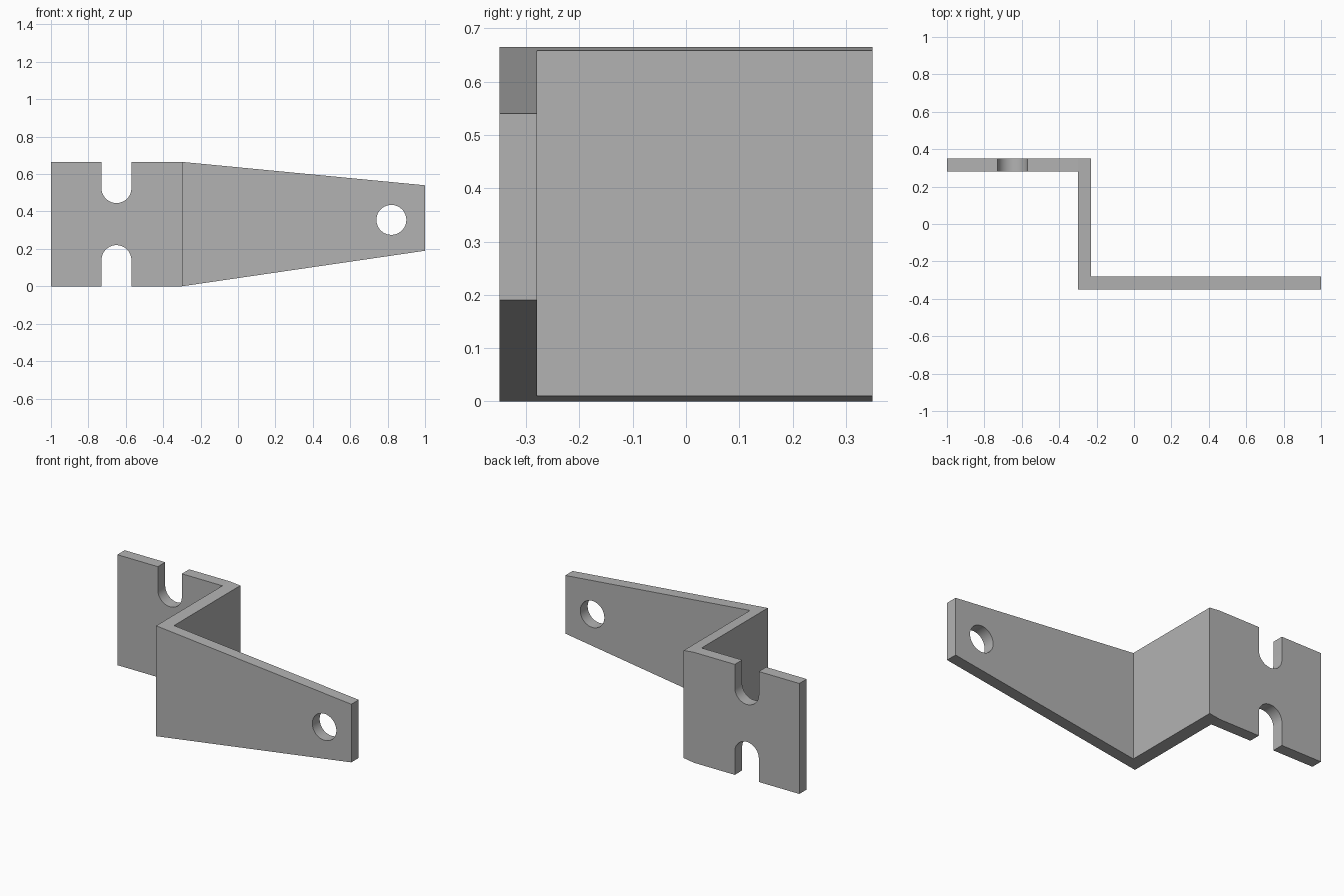
import bpy, bmesh, math
from mathutils import Vector

cube = bpy.data.objects.get("Cube")
if cube:
    bpy.data.objects.remove(cube, do_unlink=True)

HEIGHT = 0.665
THICK = 0.07
BACK, FRONT = 0.35, -0.35
BEND = -0.30            # x where the taper starts
HOLE_R = 0.08

steel = bpy.data.materials.new("grey_steel")
steel.use_nodes = True
steel.diffuse_color = (0.45, 0.45, 0.45, 1)
steel.node_tree.nodes["Principled BSDF"].inputs["Base Color"].default_value = (0.45, 0.45, 0.45, 1)


def make_object(name, bm):
    bmesh.ops.recalc_face_normals(bm, faces=bm.faces)
    mesh = bpy.data.meshes.new(name)
    bm.to_mesh(mesh)
    bm.free()
    mesh.materials.append(steel)
    obj = bpy.data.objects.new(name, mesh)
    bpy.context.collection.objects.link(obj)
    return obj


def taper(x, start, end):
    """Edge height: level up to the bend, then sloping to the tip."""
    t = max(0.0, (x - BEND) / (1 - BEND))
    return start + (end - start) * t


# Z-shaped plate: back flange, plus web and tapered arm
bm = bmesh.new()
inner_b, inner_f, web = BACK - THICK, FRONT + THICK, BEND + THICK
a = bm.verts.new((BEND, BACK, 0))
b = bm.verts.new((BEND, inner_b, 0))
flange = [bm.verts.new(p) for p in ((-1, inner_b, 0), (-1, BACK, 0))]
arm = [bm.verts.new(p) for p in ((BEND, FRONT, 0), (1, FRONT, 0), (1, inner_f, 0),
                                 (web, inner_f, 0), (web, BACK, 0))]
faces = [bm.faces.new([a, b] + flange), bm.faces.new([b] + arm + [a])]
bottom = list(bm.verts)
new = bmesh.ops.extrude_face_region(bm, geom=faces, use_keep_orig=True)["geom"]
for v in bottom:
    v.co.z = taper(v.co.x, 0, 0.19)
for v in new:
    if isinstance(v, bmesh.types.BMVert):
        v.co.z = taper(v.co.x, HEIGHT, 0.54)
bracket = make_object("offset_bracket", bm)


def cut(name, outline, y):
    """Cut an x-z outline through the plate lying around depth y."""
    bm = bmesh.new()
    face = bm.faces.new([bm.verts.new((x, y - 0.1, z)) for x, z in outline])
    new = bmesh.ops.extrude_face_region(bm, geom=[face], use_keep_orig=True)["geom"]
    bmesh.ops.translate(bm, vec=Vector((0, 0.2, 0)),
                        verts=[v for v in new if isinstance(v, bmesh.types.BMVert)])
    cutter = make_object(name, bm)
    cutter.hide_render = True
    mod = bracket.modifiers.new(name, "BOOLEAN")
    mod.operation, mod.solver, mod.object = "DIFFERENCE", "EXACT", cutter
    bpy.ops.object.modifier_apply(modifier=name)
    bpy.data.objects.remove(cutter, do_unlink=True)


def arc(cx, cz, sweep, steps):
    return [(cx + HOLE_R * math.cos(sweep * i / steps),
             cz + HOLE_R * math.sin(sweep * i / steps)) for i in range(steps + 1)]


bpy.ops.object.select_all(action="DESELECT")
bpy.context.view_layer.objects.active = bracket
bracket.select_set(True)

# Round-ended slots from both edges of the flange
SLOT_X = -0.65
for name, cz, sweep, edge in (("lower_slot", 0.14, math.pi, -0.1),
                              ("upper_slot", 0.525, -math.pi, HEIGHT + 0.1)):
    ends = [(SLOT_X - HOLE_R, edge), (SLOT_X + HOLE_R, edge)]
    cut(name, arc(SLOT_X, cz, sweep, 24) + ends, BACK - THICK / 2)

# Bolt hole near the arm tip
cut("bolt_hole", arc(0.82, 0.355, 2 * math.pi, 48)[:-1], FRONT + THICK / 2)

# Round walls smooth, bends and rims sharp
bpy.ops.object.shade_smooth_by_angle(angle=math.radians(20))
# keep the slight taper break crisp as well
bm = bmesh.new()
bm.from_mesh(bracket.data)
for e in bm.edges:
    if all(abs(v.co.x - BEND) < 0.001 for v in e.verts):
        e.smooth = False
bm.to_mesh(bracket.data)
bm.free()
